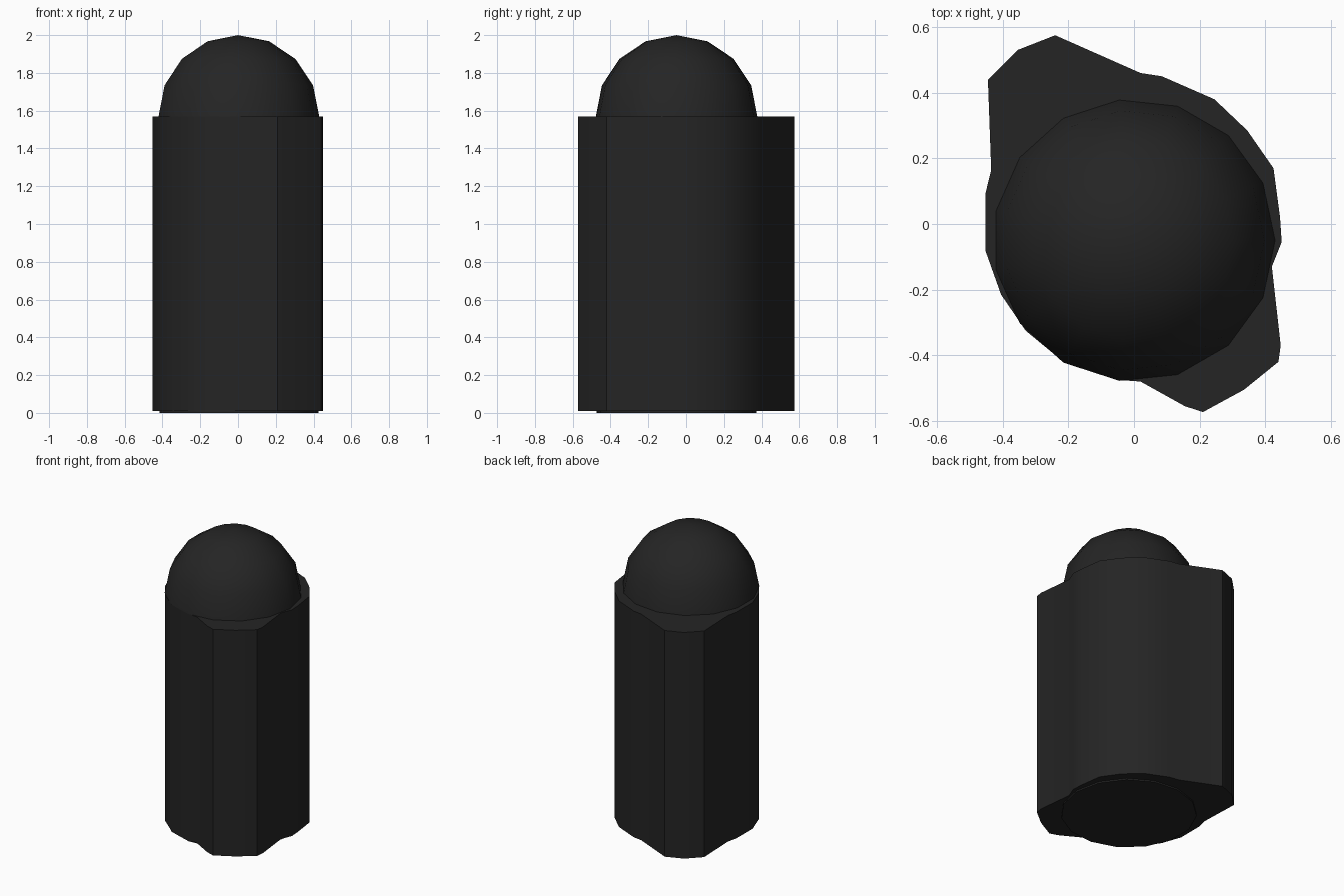
import bpy
import bmesh
import math

cube = bpy.data.objects.get("Cube")
if cube:
    bpy.data.objects.remove(cube, do_unlink=True)

BASE, SHOULDER, RADIUS, SIDES = 0.01, 1.57, 0.43, 15
CENTRE_Y = -0.05

charcoal = bpy.data.materials.new("charcoal")
charcoal.use_nodes = True
colour = (0.018, 0.018, 0.018, 1)
charcoal.diffuse_color = colour
charcoal.node_tree.nodes["Principled BSDF"].inputs["Base Color"].default_value = colour


def finish(name, bm, angle):
    bmesh.ops.recalc_face_normals(bm, faces=bm.faces)
    mesh = bpy.data.meshes.new(name)
    bm.to_mesh(mesh)
    bm.free()
    mesh.materials.append(charcoal)
    obj = bpy.data.objects.new(name, mesh)
    bpy.context.collection.objects.link(obj)
    bpy.ops.object.select_all(action="DESELECT")
    obj.select_set(True)
    bpy.context.view_layer.objects.active = obj
    bpy.ops.object.shade_smooth_by_angle(angle=math.radians(angle))
    return obj


def ring(bm, radius, z):
    step = math.tau / SIDES
    return [bm.verts.new((radius * math.cos(i * step),
                          CENTRE_Y + radius * math.sin(i * step), z))
            for i in range(SIDES)]


def bridge(bm, low, high):
    for i in range(len(low)):
        j = (i + 1) % len(low)
        bm.faces.new((low[i], low[j], high[j], high[i]))


# Body: irregular outline with two opposite flared corners, extruded upward
outline = [
    (-.24, .575), (-.355, .53), (-.445, .44), (-.435, .165),
    (-.452, .095), (-.453, -.08), (-.405, -.215), (-.33, -.325),
    (-.215, -.42), (-.05, -.475), (.02, -.48), (.155, -.555),
    (.21, -.573), (.335, -.505), (.44, -.42), (.447, -.37),
    (.42, -.13), (.45, -.055), (.445, .02), (.425, .17),
    (.345, .285), (.245, .38), (.085, .45), (.02, .46),
]
bm = bmesh.new()
bottom = [bm.verts.new((x, y, BASE)) for x, y in outline]
top = [bm.verts.new((x, y, SHOULDER)) for x, y in outline]
bridge(bm, bottom, top)
bm.faces.new(bottom[::-1])
bm.faces.new(top)
finish("body", bm, 30)

# Dome: hemisphere rings closing at a pole
bm = bmesh.new()
rings = [ring(bm, RADIUS * math.cos(i * math.pi / 8),
              SHOULDER + RADIUS * math.sin(i * math.pi / 8)) for i in range(4)]
for low, high in zip(rings, rings[1:]):
    bridge(bm, low, high)
pole = bm.verts.new((0, CENTRE_Y, SHOULDER + RADIUS))
for i in range(SIDES):
    bm.faces.new((rings[-1][i], rings[-1][(i + 1) % SIDES], pole))
finish("dome", bm, 40)

# Foot: thin disc under the body
bm = bmesh.new()
low, high = ring(bm, RADIUS - 0.005, 0), ring(bm, RADIUS - 0.005, BASE)
bridge(bm, low, high)
bm.faces.new(low[::-1])
bm.faces.new(high)
finish("base_disc", bm, 30)
